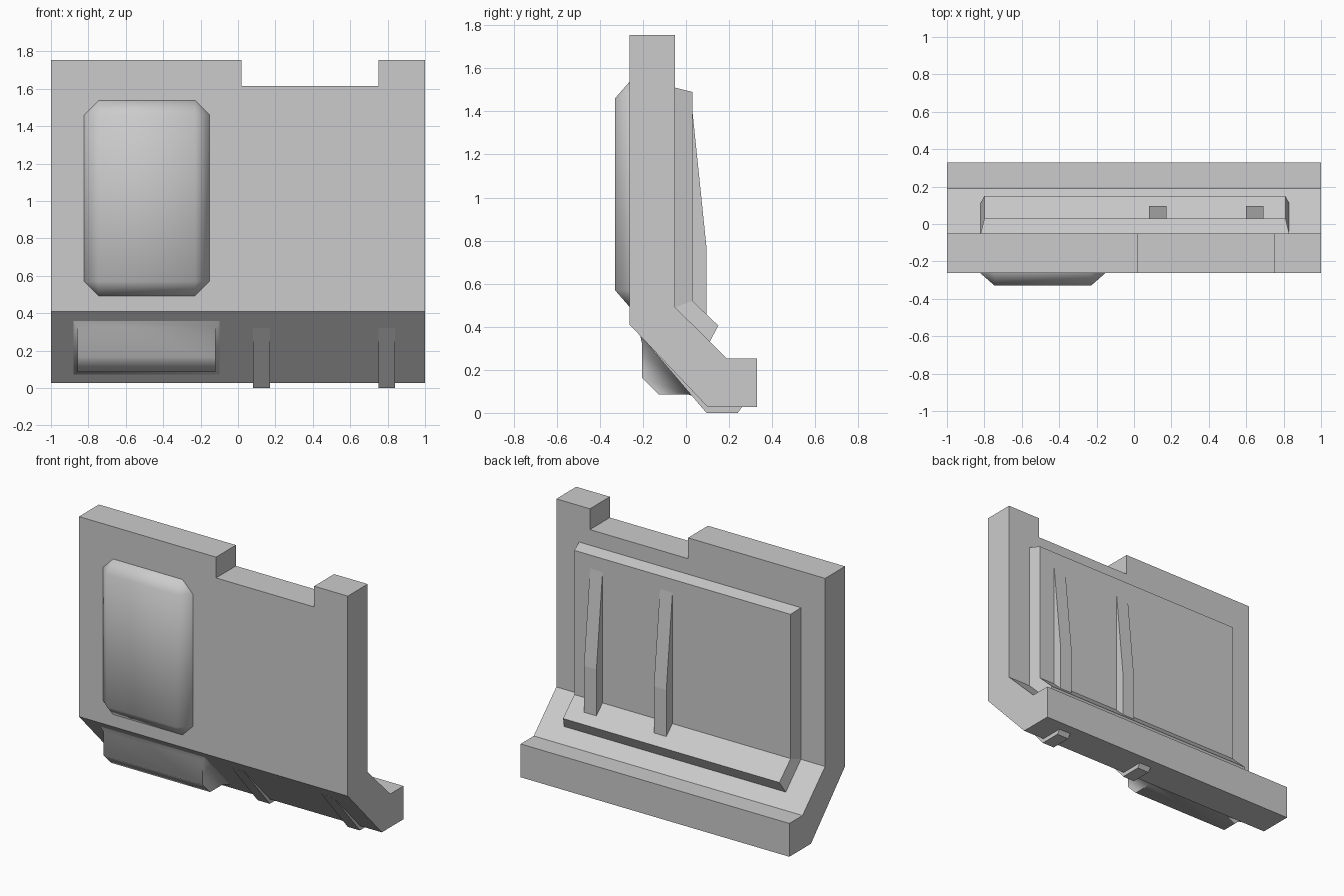
import bpy, bmesh, math

if "Cube" in bpy.data.objects:
    bpy.data.objects.remove(bpy.data.objects["Cube"])


def add_mesh(name, verts, faces, smooth=False):
    mesh = bpy.data.meshes.new(name)
    mesh.from_pydata(verts, [], faces)
    bm = bmesh.new()
    bm.from_mesh(mesh)
    bmesh.ops.recalc_face_normals(bm, faces=bm.faces)
    bm.to_mesh(mesh)
    bm.free()
    obj = bpy.data.objects.new(name, mesh)
    bpy.context.collection.objects.link(obj)
    if smooth:
        bpy.ops.object.select_all(action='DESELECT')
        obj.select_set(True)
        bpy.context.view_layer.objects.active = obj
        bpy.ops.object.shade_smooth_by_angle(angle=math.radians(60))
    return obj


def strip(name, profile, x0, x1, inset=None, caps=None, smooth=False):
    """Extrude a closed (y, z) profile along x; inset pulls single rows in at both ends."""
    n = len(profile)
    inset = inset or [0] * n
    caps = caps or [tuple(range(n))]
    verts = [(x0 + d, y, z) for (y, z), d in zip(profile, inset)]
    verts += [(x1 - d, y, z) for (y, z), d in zip(profile, inset)]
    faces = [(i, (i + 1) % n, (i + 1) % n + n, i + n) for i in range(n)]
    for c in caps:
        faces += [c, tuple(i + n for i in reversed(c))]
    return add_mesh(name, verts, faces, smooth)


# Main bent wall slab
wall = strip("wall_slab", [(-.262, 1.755), (-.262, .41), (.10, .028), (.33, .028),
                           (.33, .252), (.19, .252), (-.05, .49), (-.05, 1.755)], -1, 1)

# Notch in the top edge
cutter = strip("notch_cutter", [(-.5, 1.615), (.2, 1.615), (.2, 2), (-.5, 2)], .02, .75)
cutter.hide_render = True
cutter.hide_set(True)
cut = wall.modifiers.new("notch", 'BOOLEAN')
cut.operation = 'DIFFERENCE'
cut.solver = 'EXACT'
cut.object = cutter

# Raised panel with chamfered rim on the back
strip("back_panel", [(-.05, 1.51), (.03, 1.49), (.03, .52), (.15, .405), (.11, .33), (-.05, .49)],
      -.82, .83, inset=[0, .02, .02, .02, 0, 0], caps=[(0, 1, 2, 5), (5, 2, 3, 4)])

# Tapered ribs on the back panel
for i, x in enumerate((.08, .60)):
    strip(f"back_rib_{i + 1}", [(.03, 1.40), (.095, .77), (.095, .44), (.02, .50), (.02, 1.40)],
          x, x + .093)

# Bevelled pad on the upper front: outer face plus chamfers and corner triangles
bm = bmesh.new()
bmesh.ops.create_cube(bm, size=1)
for v in bm.verts:
    v.co = (-.4875 + v.co.x * .675, -.23 + v.co.y * .2, 1.015 + v.co.z * 1.05)
bmesh.ops.bevel(bm, geom=bm.edges[:], offset=.08, offset_type='OFFSET', segments=1,
                affect='EDGES')
for v in bm.verts:  # sink the rear half into the wall
    if v.co.y > -.23:
        v.co.y = -.18
    elif v.co.y > -.29:
        v.co.y = -.26
pad_mesh = bpy.data.meshes.new("front_pad")
bm.to_mesh(pad_mesh)
bm.free()
pad = bpy.data.objects.new("front_pad", pad_mesh)
bpy.context.collection.objects.link(pad)
bpy.ops.object.select_all(action='DESELECT')
pad.select_set(True)
bpy.context.view_layer.objects.active = pad
bpy.ops.object.shade_smooth_by_angle(angle=math.radians(60))

# Faceted pad on the sloping lower front
strip("lower_pad", [(-.213, .36), (-.205, .325), (-.205, .165), (-.125, .085), (.01, .085), (.06, .072)],
      -.88, -.098, inset=[0, .022, .022, .022, .022, 0],
      caps=[(1, 2, 3, 4), (0, 1, 4, 5)], smooth=True)

# Skid ribs wrapping the lower front edge
for i, x in enumerate((.08, .75)):
    strip(f"lower_rib_{i + 1}", [(-.178, .32), (.095, 0), (.24, 0), (.262, .03),
                                 (.262, .07), (.13, .07), (-.13, .32)], x, x + .09)
